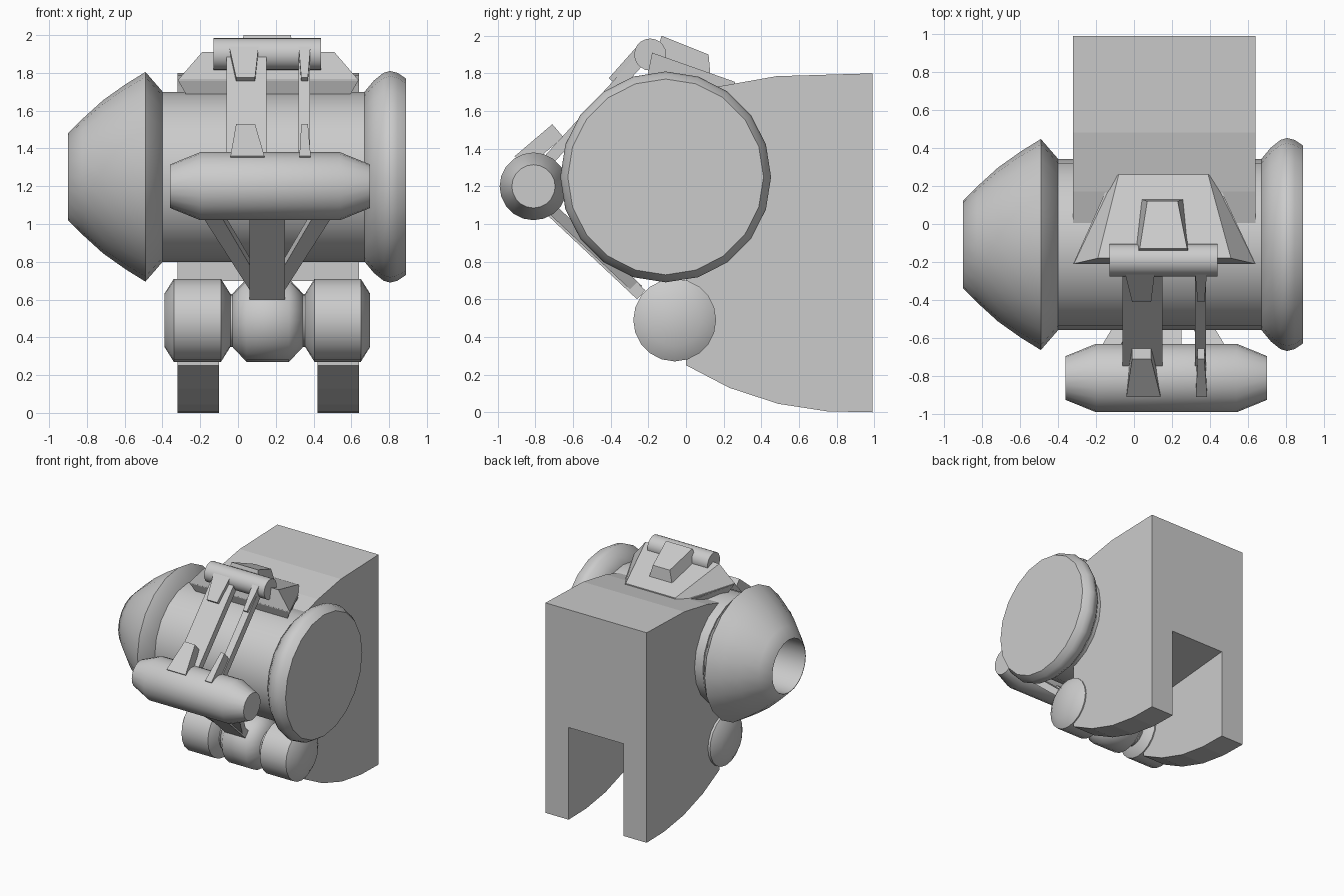
import bpy, bmesh, math
from mathutils import Vector

if "Cube" in bpy.data.objects:
    bpy.data.objects.remove(bpy.data.objects["Cube"])


def make(name, verts, faces, smooth=False):
    me = bpy.data.meshes.new(name)
    me.from_pydata(verts, [], faces)
    bm = bmesh.new()
    bm.from_mesh(me)
    bmesh.ops.recalc_face_normals(bm, faces=bm.faces)
    bm.to_mesh(me)
    bm.free()
    ob = bpy.data.objects.new(name, me)
    bpy.context.collection.objects.link(ob)
    bpy.ops.object.select_all(action='DESELECT')
    ob.select_set(True)
    bpy.context.view_layer.objects.active = ob
    if smooth:
        bpy.ops.object.shade_smooth_by_angle(angle=math.radians(50))
    return ob


def loft(name, a, b):
    """Solid between two matching loops of points."""
    n = len(a)
    sides = [(i, (i + 1) % n, n + (i + 1) % n, n + i) for i in range(n)]
    return make(name, list(a) + list(b),
                sides + [tuple(range(n)), tuple(range(n, 2 * n))])


def extrude_x(name, profile, x0, x1):
    return loft(name, [(x0, y, z) for y, z in profile],
                [(x1, y, z) for y, z in profile])


def lathe_x(name, profile, cy, cz, n=20):
    """Turn an (x, radius) profile around an axis along x, ends capped."""
    verts = [(x, cy + r * math.sin(math.tau * i / n), cz + r * math.cos(math.tau * i / n))
             for x, r in profile for i in range(n)]
    faces = [(k * n + i, k * n + (i + 1) % n, (k + 1) * n + (i + 1) % n, (k + 1) * n + i)
             for k in range(len(profile) - 1) for i in range(n)]
    last = (len(profile) - 1) * n
    faces += [tuple(range(n)), tuple(range(last, last + n))]
    return make(name, verts, faces, True)


def bar(name, p0, xs0, p1, xs1, t):
    """Tapered bar from p0 to p1 (y, z), outer face on the line, thickness t inward."""
    d = (Vector(p1) - Vector(p0)).normalized()
    iy, iz = -d.y * t, d.x * t
    def quad(p, xs):
        return [(xs[0], p[0], p[1]), (xs[1], p[0], p[1]),
                (xs[1], p[0] + iy, p[1] + iz), (xs[0], p[0] + iy, p[1] + iz)]
    return loft(name, quad(p0, xs0), quad(p1, xs1))


# Rear housing with a slot between its two legs
body = extrude_x("rear_housing", [(0, .25), (.23, .13), (.49, .045), (.75, .005), (.99, 0),
                                  (.99, 1.8), (.48, 1.785), (.17, 1.73), (0, 1.68)], -.32, .64)
cutter = extrude_x("slot_cutter", [(-.2, -.1), (1.1, -.1), (1.1, .80), (-.2, .68)], -.10, .42)
cutter.hide_render = True
mod = body.modifiers.new("slot", 'BOOLEAN')
mod.operation, mod.solver, mod.object = 'DIFFERENCE', 'EXACT', cutter
bpy.context.view_layer.objects.active = body
bpy.ops.object.modifier_apply(modifier="slot")
bpy.data.objects.remove(cutter)

# Main drum, hollow domed end and rimmed end
lathe_x("main_drum", [(-.42, .45), (.69, .45)], -.108, 1.25)
lathe_x("domed_end", [(-.39, .44), (-.49, .555), (-.595, .49), (-.715, .405), (-.825, .305),
                      (-.9, .23), (-.9, .225), (-.43, .225)], -.108, 1.25)
lathe_x("rimmed_end", [(.67, .45), (.72, .51), (.77, .55), (.805, .56), (.845, .55),
                       (.89, .52)], -.108, 1.25)

# Front roller, lower rollers and upper pin
lathe_x("front_roller", [(-.36, .115), (-.20, .18), (.54, .18), (.70, .115)], -.81, 1.20)
for name, x0, x1, b in (("left", -.39, -.04, .05), ("middle", -.03, .345, .075),
                        ("right", .355, .70, .05)):
    lathe_x("lower_roller_" + name, [(x0, .14), (x0 + b, .22), (x1 - b, .22), (x1, .14)],
            -.06, .49)
lathe_x("lower_axle", [(-.06, .14), (.38, .14)], -.06, .49)
lathe_x("upper_pin", [(-.13, .085), (.44, .085)], -.19, 1.90)

# Upper arms with tapered clamps at each end
for name, arm, w_mid, w_top, w_bot in (
        ("wide", (-.06, .15), (-.01, .09), (-.05, .11), (-.04, .14)),
        ("narrow", (.32, .38), (.335, .37), (.32, .385), (.325, .385))):
    bar(name + "_arm", (-.24, 1.92), arm, (-.88, 1.22), arm, .06)
    bar(name + "_upper_clamp", (-.25, 1.955), w_top, (-.41, 1.775), w_mid, .08)
    bar(name + "_lower_clamp", (-.71, 1.53), w_mid, (-.91, 1.36), w_bot, .09)

# Lower arm and its diagonal braces
bar("lower_arm", (-.75, 1.06), (.06, .25), (-.26, .60), (.06, .25), .065)
for side, s in (("left", -1), ("right", 1)):
    outline = [(.35, 1.05), (.25, 1.05), (.08, .76), (.08, .63)]
    front = [(.155 + s * x, -.69 + (1.02 - z) * 1.07, z) for x, z in outline]
    loft("brace_" + side, front, [(x, y + .04, z + .04) for x, y, z in front])

# Saddle plate and wedge on top
loft("saddle_plate",
     [(-.32, -.21, 1.76), (.64, -.21, 1.76), (.42, .26, 1.70), (-.11, .26, 1.70)],
     [(-.19, -.18, 1.91), (.51, -.18, 1.91), (.39, .26, 1.755), (-.08, .26, 1.755)])
loft("saddle_base",
     [(-.26, -.17, 1.66), (.58, -.17, 1.66), (.42, .25, 1.66), (-.11, .25, 1.66)],
     [(-.32, -.21, 1.765), (.64, -.21, 1.765), (.42, .26, 1.72), (-.11, .26, 1.72)])
loft("top_wedge",
     [(0, -.17, 1.86), (.30, -.17, 1.86), (.26, .13, 1.79), (.04, .13, 1.79)],
     [(.03, -.13, 2.0), (.28, -.13, 2.0), (.23, .12, 1.90), (.07, .12, 1.90)])
